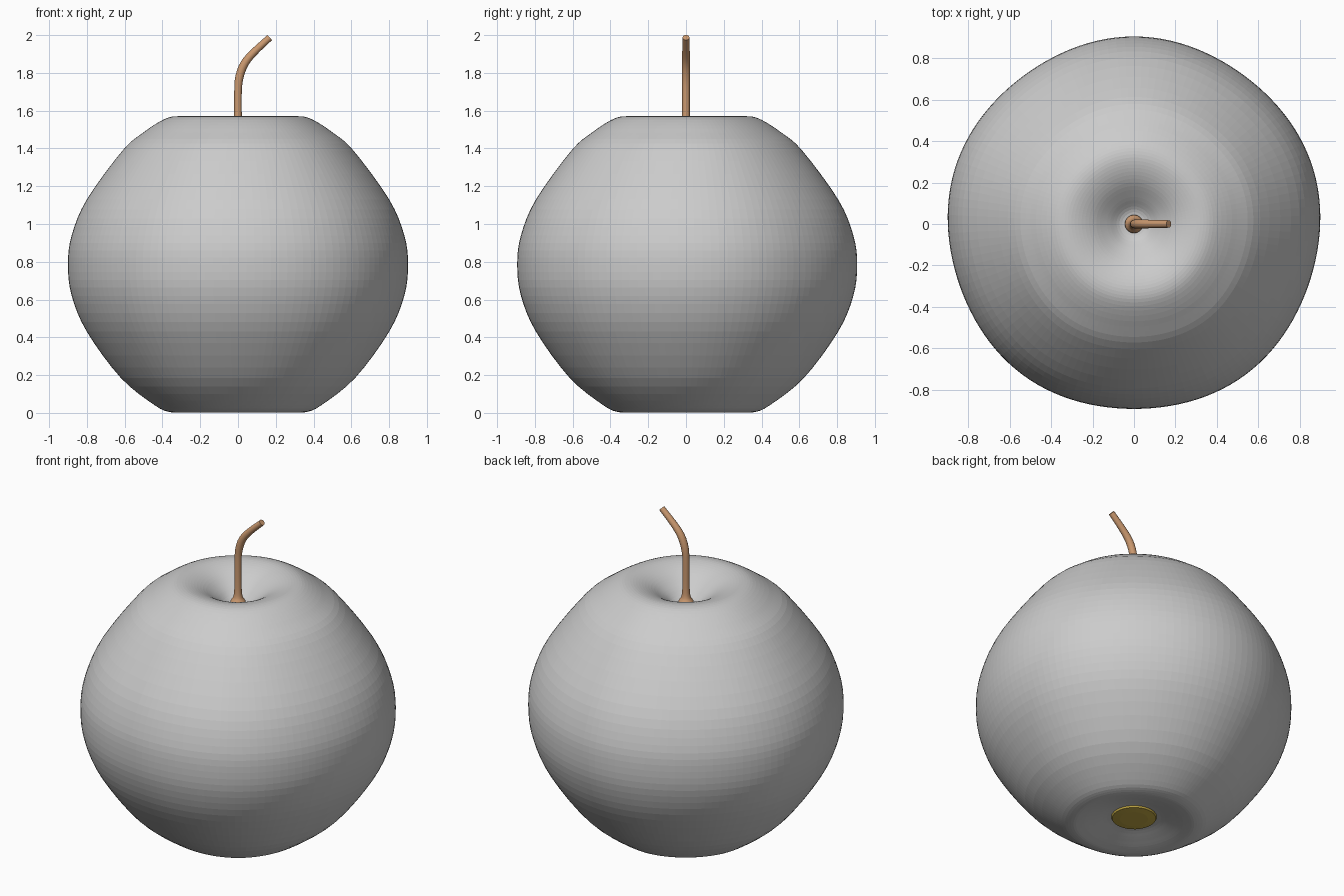
import bpy, math
from mathutils import Vector

if "Cube" in bpy.data.objects:
    bpy.data.objects.remove(bpy.data.objects["Cube"])


def make_object(name, verts, faces, color=None, smooth=False):
    mesh = bpy.data.meshes.new(name)
    mesh.from_pydata(verts, [], faces)
    obj = bpy.data.objects.new(name, mesh)
    bpy.context.collection.objects.link(obj)
    if color:
        mat = bpy.data.materials.new(name + "_color")
        mat.diffuse_color = color
        mat.use_nodes = True
        mat.node_tree.nodes["Principled BSDF"].inputs["Base Color"].default_value = mat.diffuse_color
        mesh.materials.append(mat)
    if smooth:
        bpy.ops.object.select_all(action='DESELECT')
        bpy.context.view_layer.objects.active = obj
        obj.select_set(True)
        bpy.ops.object.shade_smooth_by_angle(angle=math.radians(40))
    return obj


def smooth_points(points, sub):
    """Catmull-Rom interpolation through points of any dimension."""
    pts = [Vector(p) for p in points]
    ext = [2 * pts[0] - pts[1]] + pts + [2 * pts[-1] - pts[-2]]
    out = []
    for i in range(1, len(ext) - 2):
        a, b, c, d = ext[i - 1:i + 3]
        for k in range(sub):
            t = k / sub
            out.append(0.5 * (2 * b + (c - a) * t + (2 * a - 5 * b + 4 * c - d) * t * t
                              + (3 * b - a - 3 * c + d) * t ** 3))
    return out + [pts[-1]]


def skin(rings):
    """Join equal-length rings, bottom to top, and cap both ends."""
    n = len(rings[0])
    verts = [v for ring in rings for v in ring]
    faces = [(i * n + j, i * n + (j + 1) % n, (i + 1) * n + (j + 1) % n, (i + 1) * n + j)
             for i in range(len(rings) - 1) for j in range(n)]
    faces.append(tuple(reversed(range(n))))
    faces.append(tuple(range(len(verts) - n, len(verts))))
    return verts, faces


def revolve(profile, n, lobe=0.0):
    rings = []
    for r, z in profile:
        ring = []
        for j in range(n):
            a = 2 * math.pi * j / n
            rr = r * (1 + lobe * math.sin(5 * a))
            ring.append((rr * math.cos(a), rr * math.sin(a), z))
        rings.append(ring)
    return skin(rings)


# Fruit body: dimpled at both ends, with five faint lobes
profile = [(0.02, 0.05), (0.13, 0.045), (0.22, 0.025), (0.30, 0.007), (0.36, 0.004),
           (0.44, 0.04), (0.62, 0.185), (0.80, 0.43), (0.88, 0.62), (0.90, 0.785),
           (0.88, 0.94), (0.80, 1.13), (0.61, 1.39), (0.50, 1.485), (0.40, 1.55),
           (0.335, 1.57), (0.27, 1.562), (0.20, 1.532), (0.13, 1.482),
           (0.07, 1.435), (0.02, 1.425)]
make_object("fruit_body", *revolve(smooth_points(profile, 4), 128, 0.007))

# Blossom end: thin disc in the bottom hollow
disc = [(0.10, 0.06), (0.13, 0.045), (0.125, 0.035), (0.08, 0.03), (0.01, 0.03)]
make_object("blossom_end", *revolve(disc[::-1], 32), color=(0.55, 0.40, 0.06, 1))

# Stem: flared base, straight shaft, bent tip; entries are x, z, radius
path = smooth_points([(0, 1.42, 0.045), (0, 1.45, 0.042), (0, 1.475, 0.027), (0, 1.54, 0.021),
                      (0, 1.70, 0.020), (0.008, 1.78, 0.022), (0.035, 1.85, 0.022),
                      (0.085, 1.91, 0.020), (0.168, 1.987, 0.018)], 3)
rings = []
for i, (x, z, r) in enumerate(path):
    p, q = path[max(i - 1, 0)], path[min(i + 1, len(path) - 1)]
    t = Vector((q[0] - p[0], 0, q[1] - p[1])).normalized()
    side = Vector((t.z, 0, -t.x))
    rings.append([tuple(Vector((x, 0, z)) + r * (math.cos(a) * side + math.sin(a) * Vector((0, 1, 0))))
                  for a in (2 * math.pi * j / 16 for j in range(16))])
make_object("stem", *skin(rings), color=(0.60, 0.32, 0.16, 1), smooth=True)
